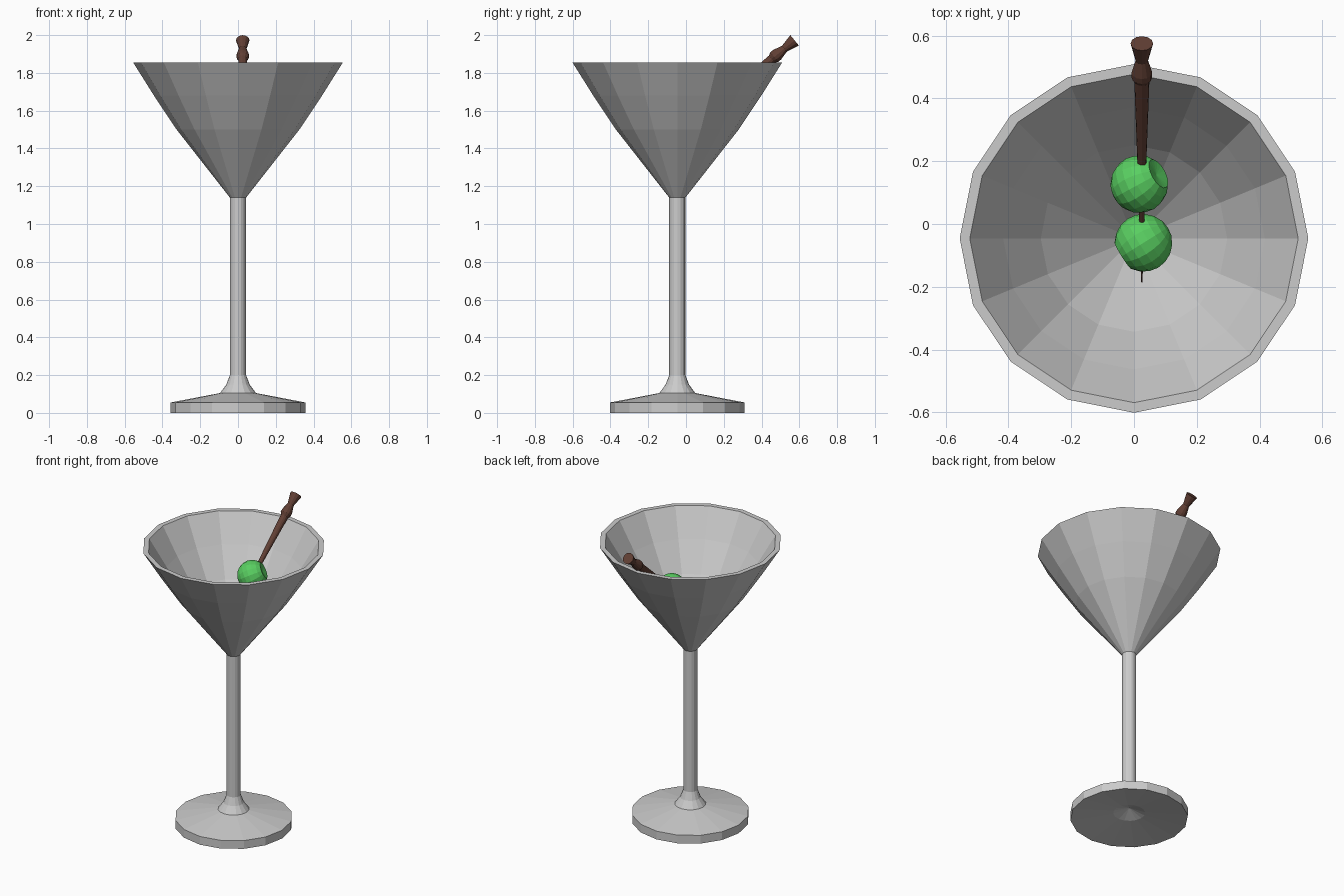
import bpy, bmesh
from math import cos, sin, pi
from mathutils import Vector

if "Cube" in bpy.data.objects:
    bpy.data.objects.remove(bpy.data.objects["Cube"])


def material(name, color):
    m = bpy.data.materials.new(name)
    m.diffuse_color = color
    m.use_nodes = True
    m.node_tree.nodes["Principled BSDF"].inputs["Base Color"].default_value = m.diffuse_color
    return m


def finish(bm, name, mat=None):
    bmesh.ops.recalc_face_normals(bm, faces=bm.faces)
    me = bpy.data.meshes.new(name)
    bm.to_mesh(me)
    bm.free()
    ob = bpy.data.objects.new(name, me)
    bpy.context.collection.objects.link(ob)
    if mat:
        me.materials.append(mat)
    return ob


def lathe(name, profile, sides, mat=None):
    """Revolve (radius, height) points round z; both ends lie on the axis."""
    bm = bmesh.new()
    rings = []
    for r, z in profile:
        n = 1 if r == 0 else sides
        rings.append([bm.verts.new((r * cos(2 * pi * i / sides), r * sin(2 * pi * i / sides), z))
                      for i in range(n)])
    for a, b in zip(rings, rings[1:]):
        for i in range(sides):
            j = (i + 1) % sides
            quad = [a[i % len(a)], a[j % len(a)], b[j % len(b)], b[i % len(b)]]
            bm.faces.new(list(dict.fromkeys(quad)))
    return finish(bm, name, mat)


def place(ob, location, axis):
    ob.location = location
    ob.rotation_mode = 'QUATERNION'
    ob.rotation_quaternion = Vector(axis).to_track_quat('Z', 'Y')


green = material("olive_green", (0.1, 0.62, 0.12, 1))
brown = material("pick_brown", (0.12, 0.05, 0.035, 1))

# Glass: underside dimple, foot, stem, outer bowl, rim, inner bowl
glass = lathe("cocktail_glass", [
    (0, 0.07), (0.097, 0.035), (0.357, 0), (0.357, 0.055), (0.095, 0.105),
    (0.062, 0.15), (0.043, 0.2), (0.043, 1.14), (0.325, 1.5), (0.445, 1.68),
    (0.555, 1.855), (0.523, 1.855), (0.417, 1.68), (0.297, 1.5), (0, 1.16)], 16)
glass.location = (0, -0.046, 0)

# Pick: thin shaft with turned handle, leaning on the back of the bowl
end = Vector((0.025, 0.575, 1.972))
lean = Vector((0, 0.773, 0.634)).normalized()
pick = lathe("cocktail_pick", [
    (0, 0), (0.036, 0), (0.02, -0.07), (0.033, -0.12), (0.033, -0.14),
    (0.024, -0.155), (0.014, -0.5), (0.002, -0.983), (0, -0.983)], 12, brown)
place(pick, end, lean)

# Olives: faceted balls with a shallow pit at one end
R = 0.092
arc = [(R * sin(a), R * cos(a)) for a in (0.58 + (pi - 0.58) * k / 8 for k in range(8))]
olive_profile = [(0, 0.068)] + arc + [(0, -R)]
for name, x, y, axis in (("upper_olive", 0.017, 0.127, (0.79, 0.43, 0.43)),
                         ("lower_olive", 0.03, -0.06, (-0.8, -0.5, -0.1))):
    z = end.z - (end.y - y) * lean.z / lean.y
    place(lathe(name, olive_profile, 16, green), (x, y, z), axis)
